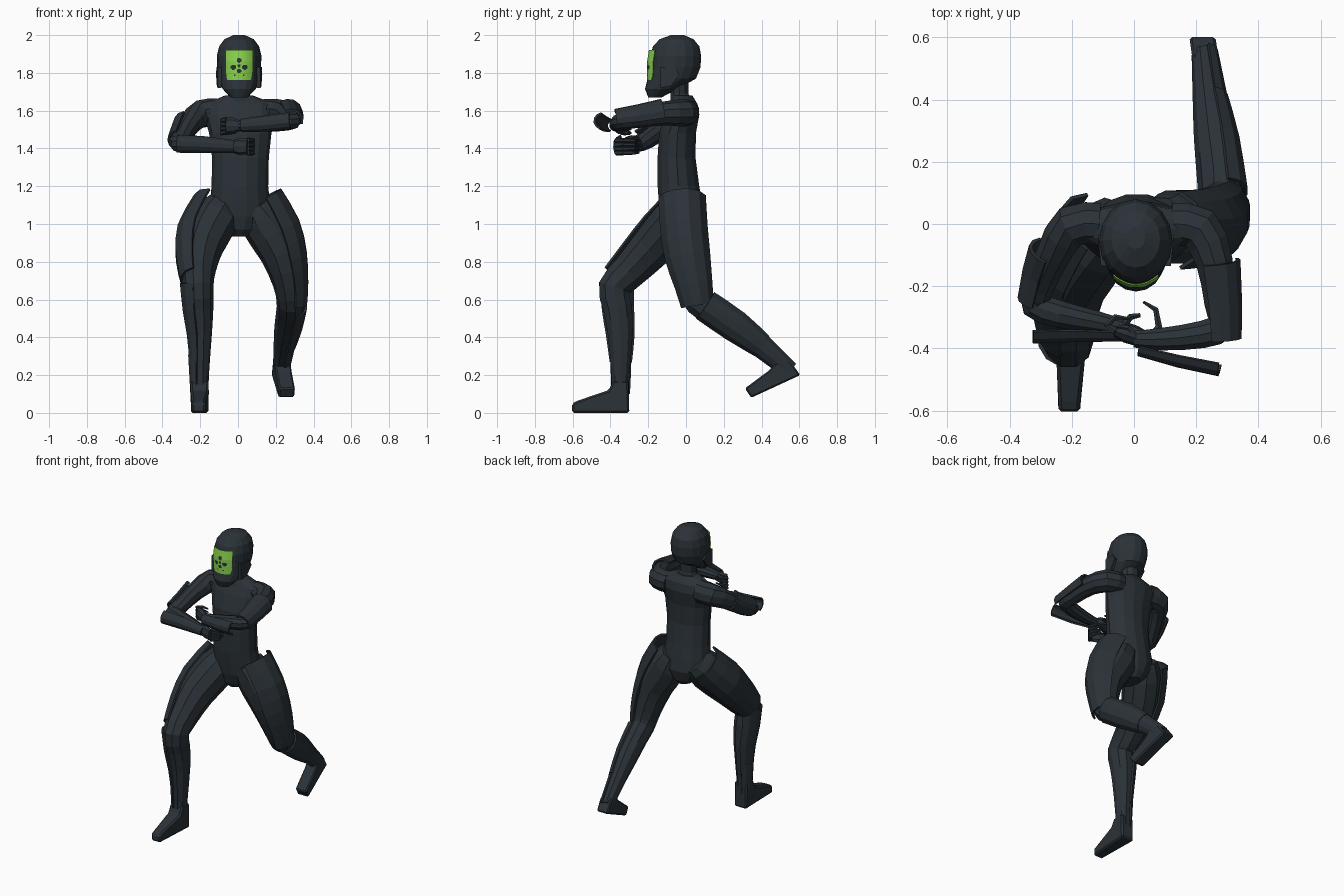
import bpy, bmesh, math
from mathutils import Vector


def material(name, rgb):
    m = bpy.data.materials.new(name)
    m.diffuse_color = (*rgb, 1)
    return m


SLATE = material("dark slate", (0.024, 0.032, 0.039))
GREEN = material("bright green", (0.25, 0.65, 0.075))


def finish(name, bm, mats=(SLATE,)):
    bmesh.ops.recalc_face_normals(bm, faces=bm.faces)
    me = bpy.data.meshes.new(name)
    bm.to_mesh(me)
    bm.free()
    for m in mats:
        me.materials.append(m)
    ob = bpy.data.objects.new(name, me)
    bpy.context.collection.objects.link(ob)
    return ob


def refine(rows):
    """Insert a smooth in-between row between each pair of rows."""
    out = []
    for i in range(len(rows) - 1):
        q = [rows[max(i - 1, 0)], rows[i], rows[i + 1], rows[min(i + 2, len(rows) - 1)]]
        out += [rows[i], tuple((9 * (b + c) - a - d) / 16 for a, b, c, d in zip(*q))]
    return out + [rows[-1]]


def tube(name, rows, ref, sides=10, arc=None, flat=False, smooth=False):
    """Loft elliptical rings; row = x, y, z, radius along ref, radius across.
    With arc (half angle in degrees) it makes an open shell facing ref."""
    bm = bmesh.new()
    rows = refine(rows) if smooth else rows
    pts = [Vector(r[:3]) for r in rows]
    rings = []
    for i, r in enumerate(rows):
        t = pts[min(i + 1, len(pts) - 1)] - pts[max(i - 1, 0)]
        t = Vector((0, 0, 1)) if flat else t.normalized()
        u = Vector(ref)
        u = (u - t * u.dot(t)).normalized()
        v = t.cross(u)
        if arc:
            angs = [math.radians(-arc + 2 * arc * k / 5) for k in range(6)]
        else:
            angs = [2 * math.pi * k / sides for k in range(sides)]
        rings.append([bm.verts.new(pts[i] + u * r[3] * math.cos(a) + v * r[-1] * math.sin(a)) for a in angs])
    n = len(rings[0])
    for a, b in zip(rings, rings[1:]):
        for k in range(n - 1 if arc else n):
            j = (k + 1) % n
            bm.faces.new((a[k], a[j], b[j], b[k]))
    if not arc:
        bm.faces.new(rings[0])
        bm.faces.new(rings[-1])
    ob = finish(name, bm)
    if arc:
        s = ob.modifiers.new("thickness", "SOLIDIFY")
        s.thickness = 0.012
        s.offset = 0
    return ob


def slab(name, profile, x_mid, half, bevel):
    """Extrude a (y, z) side profile across x; x_mid(y) and half(y) give centre and half width."""
    bm = bmesh.new()
    sides = [[bm.verts.new((x_mid(y) + s * half(y), y, z)) for y, z in profile] for s in (-1, 1)]
    for f in sides:
        bm.faces.new(f)
    for k in range(len(profile)):
        j = (k + 1) % len(profile)
        bm.faces.new((sides[0][k], sides[0][j], sides[1][j], sides[1][k]))
    ob = finish(name, bm)
    if bevel:
        b = ob.modifiers.new("bevel", "BEVEL")
        b.width = bevel
        b.segments = 1
    return ob


X, Z = (1, 0, 0), (0, 0, 1)

# Torso, hips and neck
tube("torso", [(0.01, -.02, .935, .05, .07), (.01, -.02, .97, .1, .1), (.01, -.02, 1.04, .155, .118),
               (.01, -.03, 1.12, .158, .117), (.01, -.04, 1.2, .15, .113), (.013, -.05, 1.35, .15, .103),
               (.012, -.045, 1.48, .165, .1), (.01, -.02, 1.58, .19, .093), (.01, -.012, 1.635, .185, .075),
               (.005, -.02, 1.68, .075, .055)], X, sides=14, flat=True)
tube("neck", [(.005, -.02, 1.64, .08, .065), (.005, -.035, 1.69, .055, .05), (.005, -.04, 1.78, .062, .055)],
     X, flat=True)

# Helmet with ear guards
tube("helmet", [(.006, -.165, 1.67, .045, .035), (.006, -.13, 1.715, .088, .087), (.006, -.075, 1.77, .108, .128),
                (.006, -.058, 1.83, .116, .135), (.006, -.055, 1.89, .118, .135), (.006, -.052, 1.94, .106, .123),
                (.006, -.05, 1.978, .078, .09), (.006, -.045, 2.0, .03, .035)], X, sides=16, flat=True)
for s, side in ((-1, "right"), (1, "left")):
    slab(side + "_ear_guard", [(-.135, 1.72), (-.135, 1.83), (-.06, 1.83), (-.035, 1.79), (-.08, 1.73)],
         lambda y: .006 + s * (.108 + .1 * (y + .08)), lambda y: .01, 0)

# Curved visor, with dark spots chosen by distance
bm = bmesh.new()
bmesh.ops.create_grid(bm, x_segments=36, y_segments=38, size=1)
spots = [(0, 1.866, .012), (-.03, 1.83, .013), (.03, 1.83, .013), (0, 1.838, .008),
         (0, 1.81, .011), (-.022, 1.787, .005), (.022, 1.787, .005)]
for v in bm.verts:
    x, z = v.co.x * (.072 - .012 * max(0, -v.co.y) ** 3), 1.841 + .079 * v.co.y
    v.co = (x + .006, -.204 + 6 * x * x + .16 * max(0, z - 1.86), z)
for f in bm.faces:
    c = f.calc_center_median()
    f.material_index = int(any(math.hypot(c.x - .006 - x, c.z - z) < r for x, z, r in spots))
visor = finish("visor", bm, (GREEN, SLATE))
m = visor.modifiers.new("thickness", "SOLIDIFY")
m.thickness = 0.004
m.offset = 0

# Front (right) leg
tube("right_leg", [(-.07, 0, 1.10, .09, .10), (-.12, -.06, 1.02, .125, .125), (-.192, -.18, .88, .118, .115),
                   (-.212, -.30, .75, .094, .098), (-.21, -.38, .665, .08, .088), (-.205, -.363, .56, .075, .08),
                   (-.2, -.348, .42, .062, .07), (-.2, -.347, .2, .046, .05), (-.202, -.35, .06, .045, .05)],
     X, smooth=True)
tube("right_thigh_guard", [(-.12, 0, 1.10, .12, .12), (-.19, -.13, .95, .132, .13), (-.212, -.25, .82, .115, .115),
                           (-.213, -.36, .705, .088, .095)], (-1, 0, 0), arc=75, smooth=True)
tube("right_shin_guard", [(-.215, -.367, .69, .09, .088), (-.21, -.36, .55, .08, .083), (-.2, -.348, .42, .068, .074),
                          (-.2, -.345, .27, .053, .056)], (-1, 0, 0), arc=75, smooth=True)
tube("right_ankle_guard", [(-.2, -.345, .31, .06, .055), (-.2, -.345, .17, .052, .05), (-.2, -.345, .1, .048, .046)],
     (-1, 0, 0), arc=70)
slab("right_foot", [(-.603, 0), (-.603, .05), (-.57, .066), (-.41, .12), (-.385, .17), (-.305, .17), (-.3, 0)],
     lambda y: -.203 - .005 * (y < -.5), lambda y: .047 - .012 * (y < -.5), .01)

# Rear (left) leg
tube("left_leg", [(.09, -.02, 1.10, .09, .11), (.135, -.01, 1.02, .128, .122), (.232, 0, .85, .118, .115),
                  (.272, .035, .68, .086, .095), (.28, .075, .585, .075, .083), (.278, .15, .535, .076, .08),
                  (.258, .28, .45, .066, .076), (.238, .42, .34, .05, .057), (.223, .545, .23, .038, .044)],
     X, smooth=True)
tube("left_thigh_guard", [(.12, -.02, 1.13, .12, .125), (.2, -.01, .97, .132, .125), (.248, .01, .82, .118, .12),
                          (.278, .04, .68, .092, .1), (.282, .06, .57, .08, .085)], X, arc=75, smooth=True)
tube("left_shin_guard", [(.28, .1, .57, .082, .083), (.262, .26, .46, .074, .083), (.242, .40, .355, .056, .063)],
     X, arc=75, smooth=True)
tube("left_ankle_guard", [(.238, .38, .37, .062, .064), (.222, .55, .225, .043, .046)], X, arc=70)
slab("left_foot", [(.605, .2), (.345, .08), (.312, .13), (.44, .225), (.5, .29), (.555, .27)],
     lambda y: .22 + (.6 - y) * .14, lambda y: .042, .008)

# Right arm, held low across the chest
tube("right_arm", [(-.11, 0, 1.59, .075, .07), (-.2, -.005, 1.582, .074, .07), (-.255, -.09, 1.53, .06, .058),
                   (-.305, -.2, 1.45, .05, .052), (-.315, -.26, 1.425, .045, .05), (-.24, -.29, 1.425, .045, .046),
                   (-.12, -.315, 1.415, .037, .037), (-.03, -.335, 1.41, .028, .028)], Z, smooth=True)
tube("right_upper_arm_guard", [(-.262, -.09, 1.535, .073, .07), (-.287, -.16, 1.485, .067, .063),
                               (-.31, -.25, 1.44, .06, .056)], (-1, .2, .3), arc=65)
tube("right_forearm_guard", [(-.325, -.325, 1.425, .055, .045), (-.18, -.325, 1.42, .05, .042),
                             (-.02, -.335, 1.41, .038, .03)], (0, -1, 0), arc=70)

# Left arm, held high across the chest
tube("left_arm", [(.12, 0, 1.59, .07, .07), (.21, -.015, 1.588, .073, .075), (.258, -.12, 1.585, .063, .062),
                  (.278, -.25, 1.562, .053, .055), (.285, -.325, 1.545, .045, .05), (.22, -.355, 1.537, .046, .046),
                  (.09, -.37, 1.525, .037, .038), (0, -.37, 1.52, .028, .028)], Z, smooth=True)
tube("left_upper_arm_guard", [(.267, -.12, 1.588, .07, .07), (.28, -.25, 1.566, .062, .062),
                              (.286, -.37, 1.55, .054, .055)], (.6, 0, .8), arc=75)
tube("left_forearm_guard", [(.28, -.435, 1.545, .05, .043), (.15, -.412, 1.53, .045, .04),
                            (.02, -.385, 1.52, .035, .032)], (0, -1, .1), arc=70)

# Hands: a palm and four curled fingers each, plus a thumb
hands = {"right": [(-.04, -.333, 1.41), (.05, -.37, 1.41), (.08, -.33, 1.41), (.07, -.275, 1.41), (.03, -.25, 1.41)],
         "left": [(.01, -.37, 1.52), (-.06, -.345, 1.52), (-.085, -.325, 1.515), (-.06, -.298, 1.515),
                  (-.015, -.305, 1.515)]}
for side, p in hands.items():
    tube(side + "_palm", [(*p[0], .028, .022), (*[(a + b) / 2 for a, b in zip(p[0], p[1])], .044, .025),
                          (*p[1], .042, .017)], Z, sides=8)
    for k in range(4):
        dz = (k - 1.5) * .022
        tube(f"{side}_finger_{k + 1}", [(x, y, z + dz, r, r) for (x, y, z), r in zip(p[1:], (.014, .013, .01, .005))],
             Z, sides=6)
    x, y, z = p[0]
    s = 1 if side == "right" else -1
    tube(side + "_thumb", [(x, y, z + .015, .012, .012), (x + s * .03, y + .035, z + .02, .011, .011),
                           (x + s * .06, y + .04, z + .015, .007, .007)], Z, sides=5)
